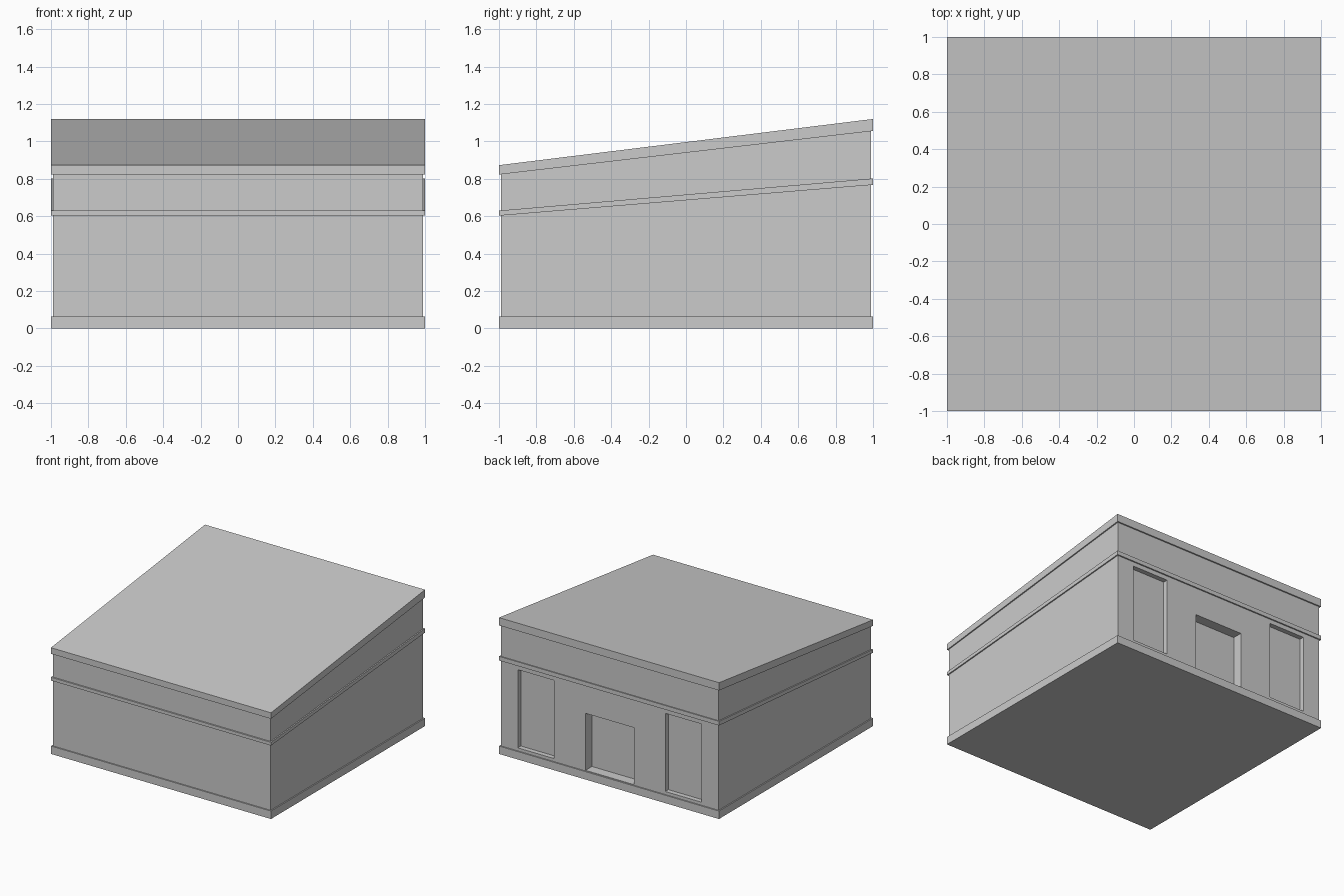
import bpy, bmesh

if "Cube" in bpy.data.objects:
    bpy.data.objects.remove(bpy.data.objects["Cube"])


def add_mesh(name, verts, faces):
    mesh = bpy.data.meshes.new(name)
    mesh.from_pydata(verts, [], faces)
    bm = bmesh.new()
    bm.from_mesh(mesh)
    bmesh.ops.recalc_face_normals(bm, faces=bm.faces)
    bm.to_mesh(mesh)
    bm.free()
    obj = bpy.data.objects.new(name, mesh)
    bpy.context.collection.objects.link(obj)
    return obj


def prism(name, x0, x1, profile):
    """Extrude a (y, z) side profile from x0 to x1."""
    n = len(profile)
    verts = [(x, y, z) for x in (x0, x1) for y, z in profile]
    faces = [tuple(range(n)), tuple(range(n, 2 * n))]
    faces += [(i, (i + 1) % n, n + (i + 1) % n, n + i) for i in range(n)]
    return add_mesh(name, verts, faces)


def sloped_slab(name, half, front, back):
    """Square slab; front and back give (bottom, top) heights at each end."""
    return prism(name, -half, half, [(-half, front[0]), (half, back[0]),
                                     (half, back[1]), (-half, front[1])])


WALL = 0.99

# Main walls, running up into the roof slab
walls = sloped_slab("walls", WALL, (0, 0.84), (0, 1.07))

# Plinth, sloping string course and single-pitch roof
sloped_slab("plinth", 1.0, (0, 0.065), (0, 0.065))
sloped_slab("string_course", 1.0, (0.603, 0.63), (0.768, 0.802))
sloped_slab("roof", 1.0, (0.823, 0.873), (1.056, 1.12))

# Recessed doorway and two tall windows in the back wall: x0, x1, z0, z1, depth
recesses = {
    "doorway": (-0.22, 0.22, 0.07, 0.538, 0.083),
    "left_window": (-0.835, -0.505, 0.09, 0.732, 0.04),
    "right_window": (0.505, 0.835, 0.09, 0.732, 0.04),
}
for name, (x0, x1, z0, z1, depth) in recesses.items():
    inner, outer = WALL - depth, WALL + 0.1
    cutter = prism(name + "_cutter", x0, x1,
                   [(inner, z0), (outer, z0), (outer, z1), (inner, z1)])
    cutter.hide_render = True
    mod = walls.modifiers.new(name, 'BOOLEAN')
    mod.operation = 'DIFFERENCE'
    mod.solver = 'EXACT'
    mod.object = cutter
    bpy.context.view_layer.objects.active = walls
    bpy.ops.object.modifier_apply(modifier=name)
    bpy.data.objects.remove(cutter)
